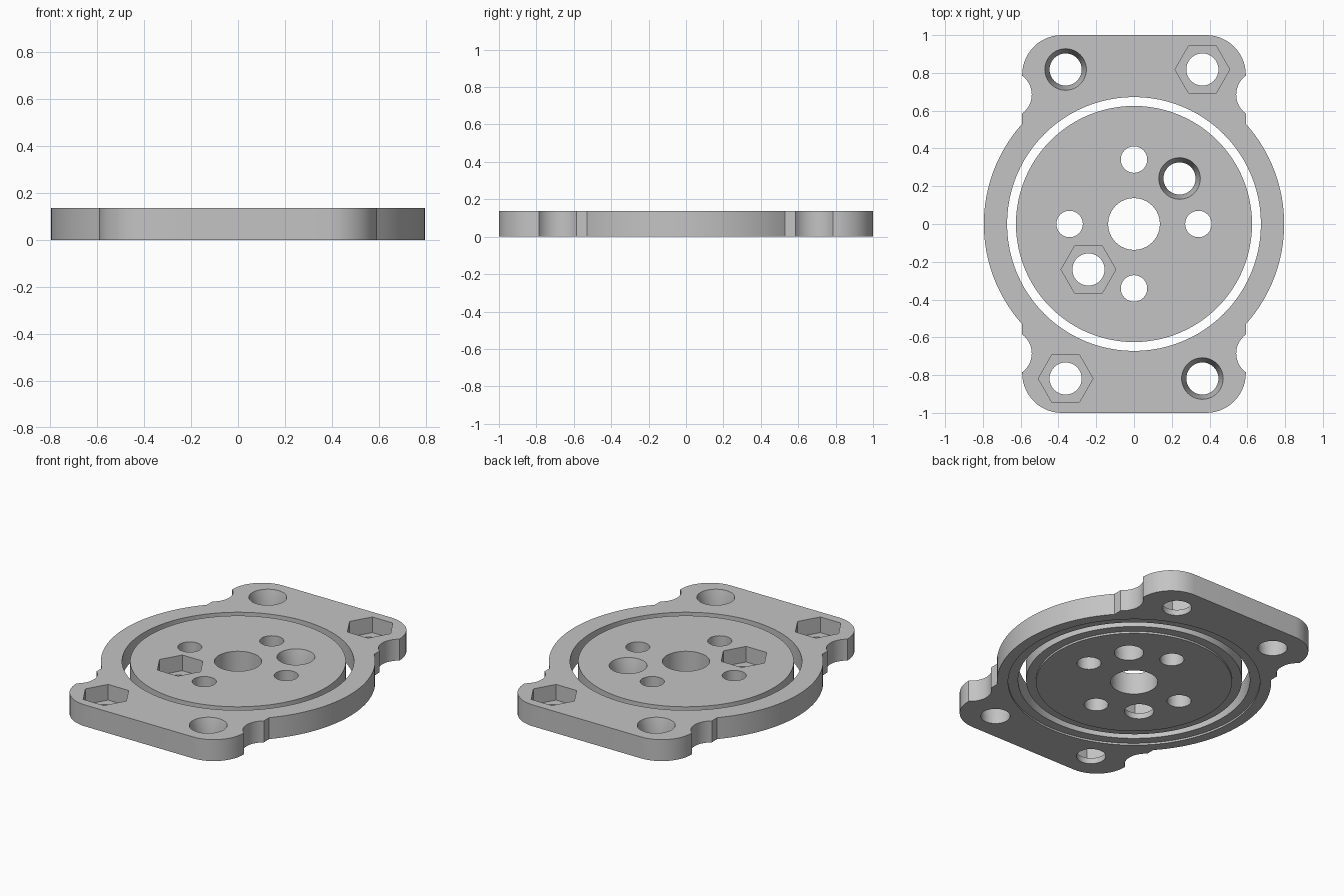
import bpy, bmesh
from math import cos, sin, tau, radians, atan2, hypot

cube = bpy.data.objects.get("Cube")
if cube:
    bpy.data.objects.remove(cube, do_unlink=True)

H = 0.137        # plate thickness
STEP = 0.012     # shallow relief under the ring gap
HOLE = 0.085     # screw hole radius

grey = bpy.data.materials.new("light grey")
grey.use_nodes = True
colour = (0.55, 0.55, 0.55, 1)
grey.diffuse_color = colour
grey.node_tree.nodes["Principled BSDF"].inputs["Base Color"].default_value = colour


def loft(name, rings):
    """Closed solid through a stack of equal-length point rings."""
    bm = bmesh.new()
    loops = [[bm.verts.new(p) for p in ring] for ring in rings]
    n = len(loops[0])
    for low, high in zip(loops, loops[1:]):
        for i in range(n):
            j = (i + 1) % n
            bm.faces.new((low[i], low[j], high[j], high[i]))
    bm.faces.new(loops[0][::-1])
    bm.faces.new(loops[-1])
    bmesh.ops.recalc_face_normals(bm, faces=bm.faces)
    mesh = bpy.data.meshes.new(name)
    bm.to_mesh(mesh)
    bm.free()
    mesh.materials.append(grey)
    obj = bpy.data.objects.new(name, mesh)
    bpy.context.collection.objects.link(obj)
    return obj


def lathe(name, profile, centre=(0, 0), sides=48):
    cx, cy = centre
    return loft(name, [[(cx + r * cos(tau * i / sides), cy + r * sin(tau * i / sides), z)
                        for i in range(sides)] for r, z in profile])


def cut(target, profile, centre=(0, 0), sides=48):
    cutter = lathe("cutter", profile, centre, sides)
    cutter.hide_render = True
    mod = target.modifiers.new("cut", 'BOOLEAN')
    mod.operation, mod.solver, mod.object = 'DIFFERENCE', 'EXACT', cutter
    bpy.context.view_layer.objects.active = target
    bpy.ops.object.modifier_apply(modifier=mod.name)
    bpy.data.objects.remove(cutter, do_unlink=True)


def round_hole(target, centre, radius):
    cut(target, [(radius, -0.1), (radius, H + 0.1)], centre)


def countersunk_hole(target, centre):
    cut(target, [(HOLE, -0.1), (HOLE, 0.04), (0.11, H), (0.11, H + 0.1)], centre)


def nut_hole(target, centre):
    round_hole(target, centre, HOLE)
    cut(target, [(0.145, 0.037), (0.145, H + 0.1)], centre, sides=6)


def arc(cx, cy, r, start, end, steps):
    return [(cx + r * cos(radians(start + (end - start) * i / steps)),
             cy + r * sin(radians(start + (end - start) * i / steps)))
            for i in range(steps + 1)]


# Plate outline: one quarter, mirrored to the other three
side, bulge = 0.592, 0.795
meet = (bulge ** 2 - side ** 2) ** 0.5
notch = (0.665, 0.685)
half_angle = 180 - atan2(0.1, notch[0] - side) * 360 / tau
notch_r = hypot(0.1, notch[0] - side)
quarter = arc(0, 0, bulge, 0, atan2(meet, side) * 360 / tau, 16)
quarter += arc(*notch, notch_r, 360 - half_angle, half_angle, 14)
quarter += arc(side - 0.21, 0.79, 0.21, 0, 90, 14)
right = [(x, -y) for x, y in quarter[:0:-1]] + quarter
outline = right + [(-x, y) for x, y in right[::-1]]
plate = loft("mounting_plate", [[(x, y, z) for x, y in outline] for z in (0, H)])

# Circular opening with a wider relief underneath
cut(plate, [(0.73, -0.1), (0.73, STEP), (0.672, STEP), (0.672, H + 0.1)], sides=96)
for s in (1, -1):
    nut_hole(plate, (0.362 * s, 0.818 * s))
    countersunk_hole(plate, (-0.362 * s, 0.818 * s))

# Loose centre disc
disc = lathe("centre_disc", [(0.568, 0), (0.568, STEP), (0.625, STEP), (0.625, H)], sides=96)
round_hole(disc, (0, 0), 0.137)
for x, y in ((1, 0), (-1, 0), (0, 1), (0, -1)):
    round_hole(disc, (0.341 * x, 0.341 * y), 0.07)
countersunk_hole(disc, (0.241, 0.241))
nut_hole(disc, (-0.241, -0.241))

# Smooth curved walls, crisp edges
bpy.ops.object.select_all(action='DESELECT')
for obj in (plate, disc):
    obj.select_set(True)
    bpy.context.view_layer.objects.active = obj
bpy.ops.object.shade_smooth_by_angle(angle=radians(25))
